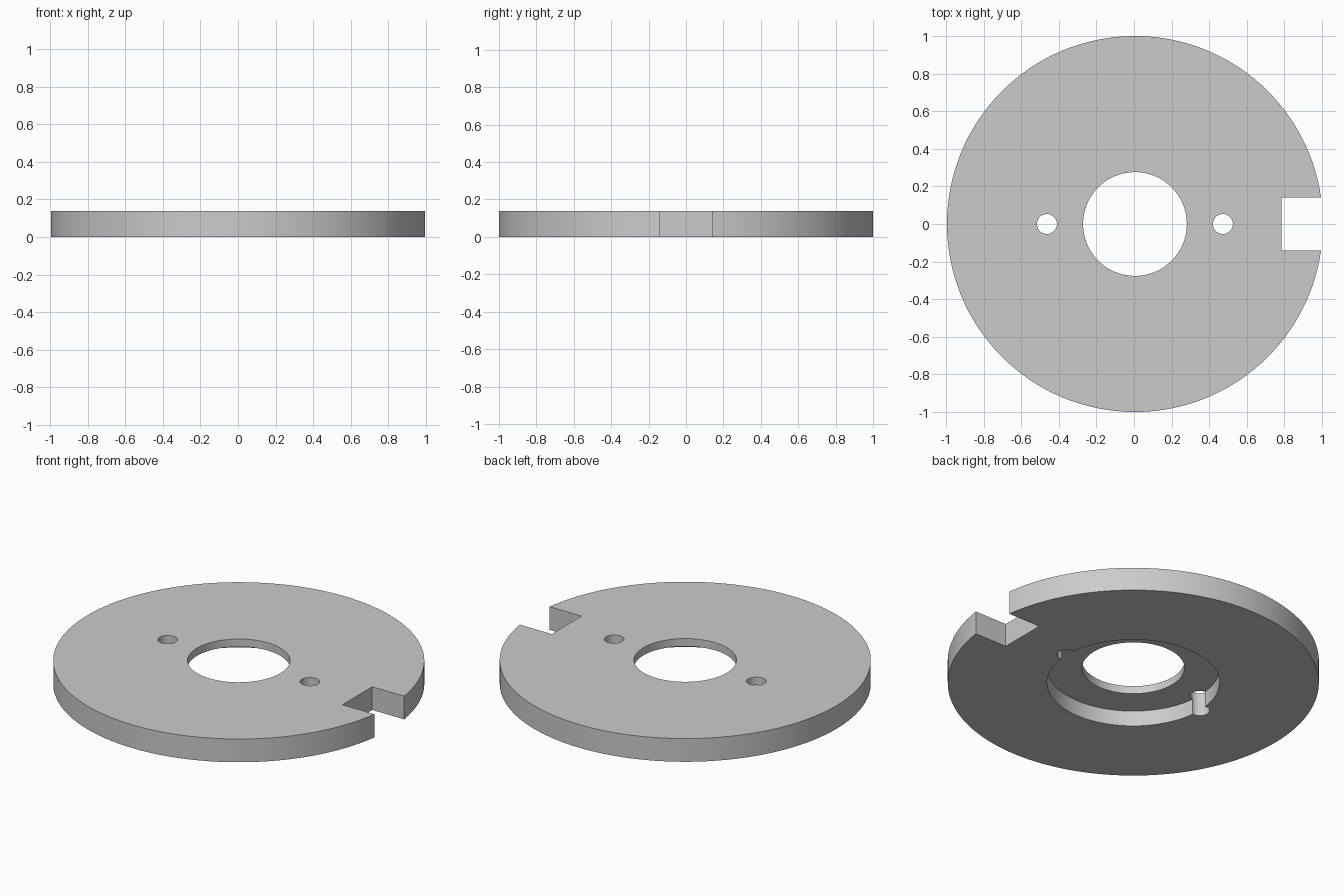
import bpy
import math

old = bpy.data.objects.get("Cube")
if old:
    bpy.data.objects.remove(old, do_unlink=True)

THICK = 0.138      # plate thickness
RECESS = 0.092     # depth of the recess in the underside
CX = 0.005         # disc centre, offset because the notch trims the rim

grey = bpy.data.materials.new("light_grey")
grey.use_nodes = True
colour = (0.6, 0.6, 0.6, 1)
grey.diffuse_color = colour
grey.node_tree.nodes["Principled BSDF"].inputs["Base Color"].default_value = colour


def cylinder(name, x, radius, z0, z1, sides):
    bpy.ops.mesh.primitive_cylinder_add(
        vertices=sides, radius=radius, depth=z1 - z0, location=(x, 0, (z0 + z1) / 2))
    obj = bpy.context.object
    obj.name = name
    return obj


def cut(target, cutter):
    cutter.hide_render = True
    mod = target.modifiers.new(cutter.name, "BOOLEAN")
    mod.operation = "DIFFERENCE"
    mod.solver = "EXACT"
    mod.object = cutter
    bpy.context.view_layer.objects.active = target
    bpy.ops.object.modifier_apply(modifier=mod.name)
    bpy.data.objects.remove(cutter, do_unlink=True)


# Round plate
plate = cylinder("round_plate", CX, 1.0, 0, THICK, 128)
plate.data.materials.append(grey)

# Centre bore and the wider recess underneath
cut(plate, cylinder("recess_cutter", CX, 0.465, -0.1, RECESS, 96))
cut(plate, cylinder("bore_cutter", CX, 0.276, -0.2, 0.3, 96))

# Pair of small holes on the recess edge
for side in (-1, 1):
    cut(plate, cylinder("pin_hole_cutter", CX + side * 0.468, 0.053, -0.2, 0.3, 48))

# Square notch in the rim
bpy.ops.mesh.primitive_cube_add(size=1, location=(0.785 + 0.25, 0, THICK / 2))
notch = bpy.context.object
notch.name = "notch_cutter"
notch.scale = (0.5, 0.28, 0.5)
cut(plate, notch)

# Smooth round walls, crisp edges
bpy.ops.object.select_all(action="DESELECT")
plate.select_set(True)
bpy.context.view_layer.objects.active = plate
bpy.ops.object.shade_smooth_by_angle(angle=math.radians(30))
